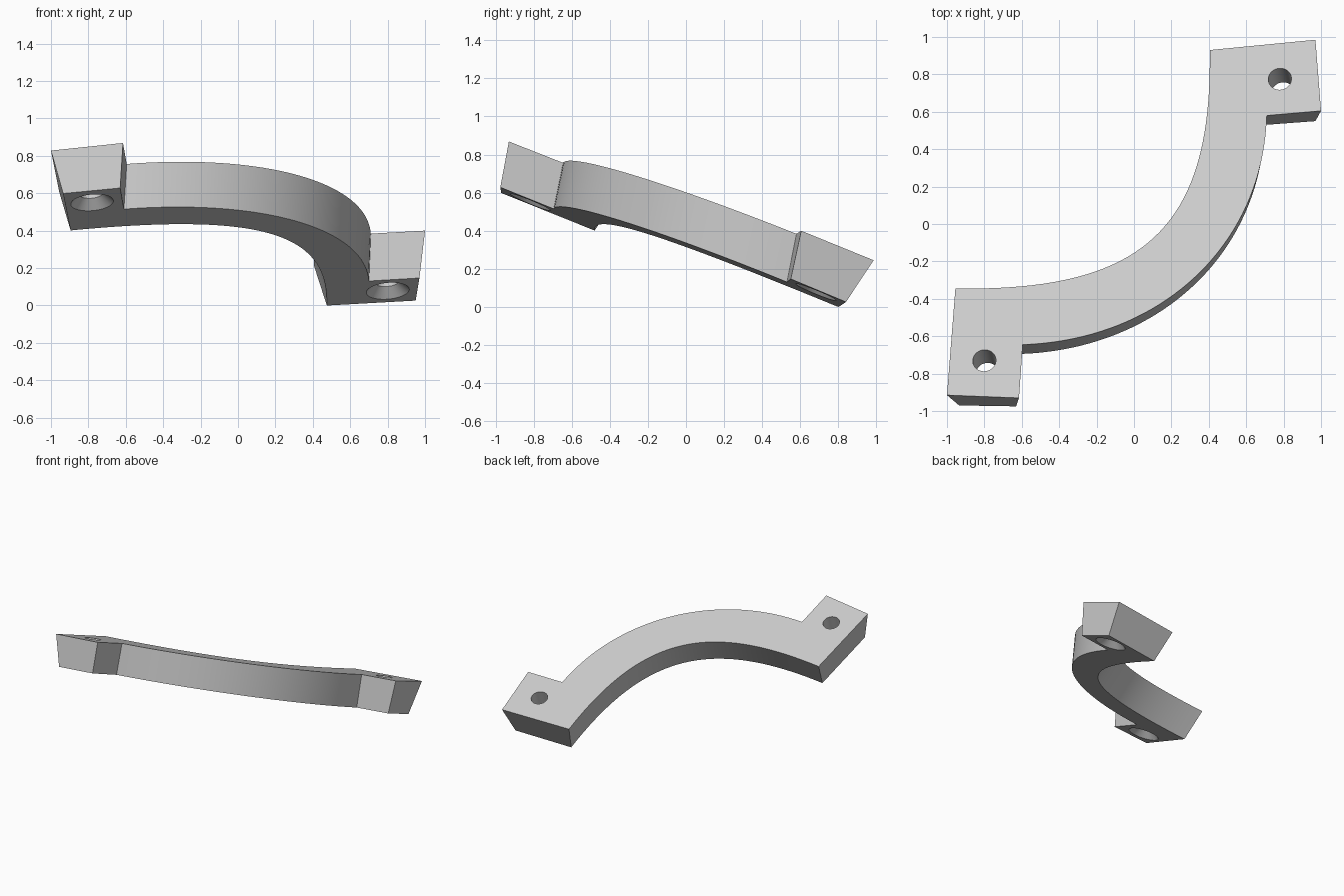
import bpy, bmesh, math
from mathutils import Vector

cube = bpy.data.objects.get("Cube")
if cube:
    bpy.data.objects.remove(cube, do_unlink=True)

steel = bpy.data.materials.new("plain_grey")
steel.use_nodes = True
grey = (0.6, 0.6, 0.6, 1)
steel.diffuse_color = grey
steel.node_tree.nodes["Principled BSDF"].inputs["Base Color"].default_value = grey

STEPS = 40


def top_point(x, y):
    return Vector((x, y, 0.552 + 0.09 * x - 0.4 * y))


def bottom_point(x, y):
    return Vector((x, y, 0.285 + 0.09 * x - 0.41 * y))


def bend(p0, p1, p2, p3):
    """Points along a cubic curve, both ends included."""
    a, b, c, d = map(Vector, (p0, p1, p2, p3))
    pts = []
    for i in range(STEPS + 1):
        t = i / STEPS
        s = 1 - t
        pts.append(a * s**3 + b * 3 * s * s * t + c * 3 * s * t * t + d * t**3)
    return pts


def moved(points, start, end):
    """Shift points by an offset that blends from start to end."""
    a, b = Vector(start), Vector(end)
    return [p + a.lerp(b, i / STEPS) for i, p in enumerate(points)]


def new_object(name, bm):
    bmesh.ops.recalc_face_normals(bm, faces=bm.faces)
    mesh = bpy.data.meshes.new(name)
    bm.to_mesh(mesh)
    bm.free()
    mesh.materials.append(steel)
    obj = bpy.data.objects.new(name, mesh)
    bpy.context.collection.objects.link(obj)
    return obj


def loft(name, rings):
    """Closed solid through rings that have the same point count."""
    bm = bmesh.new()
    loops = [[bm.verts.new(p) for p in ring] for ring in rings]
    for lo, hi in zip(loops, loops[1:]):
        for i in range(len(lo)):
            j = (i + 1) % len(lo)
            bm.faces.new((lo[i], lo[j], hi[j], hi[i]))
    bm.faces.new(loops[0])
    bm.faces.new(loops[-1])
    return new_object(name, bm)


# Curved arm with a square mounting foot at each end; walls have a slight draft
outer = bend((-0.595, -0.645), (0.138, -0.62), (0.69, -0.118), (0.71, 0.58))
inner = bend((0.405, 0.93), (0.42, -0.03), (0.045, -0.36), (-0.955, -0.345))

top_outline = ([Vector(p) for p in ((-1.0, -0.915), (-0.615, -0.93))] + outer
               + [Vector(p) for p in ((1.0, 0.605), (0.97, 0.985))] + inner)
bottom_outline = ([Vector(p) for p in ((-0.935, -0.97), (-0.63, -0.975))]
                  + moved(outer, (-0.015, -0.05), (-0.01, -0.05))
                  + [Vector(p) for p in ((0.97, 0.55), (0.95, 0.84))]
                  + moved(inner, (0.07, -0.13), (0.06, -0.135)))

bracket = loft("curved_bracket", [[bottom_point(*p) for p in bottom_outline],
                                  [top_point(*p) for p in top_outline]])

# Screw holes, countersunk from below
axis = Vector((-0.09, 0.4, 1)).normalized()
side = axis.cross(Vector((1, 0, 0))).normalized()
across = axis.cross(side)


def cut_screw_hole(x, y, depth):
    centre = top_point(x, y)
    profile = ((0.062, 0.05), (0.062, 0.05 - depth),
               (0.115, -depth), (0.168, -depth - 0.05))
    rings = []
    for radius, height in profile:
        angles = [2 * math.pi * i / 48 for i in range(48)]
        rings.append([centre + axis * height
                      + (side * math.cos(a) + across * math.sin(a)) * radius
                      for a in angles])
    cutter = loft("hole_cutter", rings)
    cutter.hide_render = True
    mod = bracket.modifiers.new("screw_hole", "BOOLEAN")
    mod.operation = "DIFFERENCE"
    mod.solver = "EXACT"
    mod.object = cutter
    bpy.context.view_layer.objects.active = bracket
    bpy.ops.object.modifier_apply(modifier=mod.name)
    bpy.data.objects.remove(cutter, do_unlink=True)


cut_screw_hole(-0.80, -0.73, 0.24)
cut_screw_hole(0.78, 0.775, 0.253)

# Smooth bends, crisp edges
bpy.ops.object.select_all(action="DESELECT")
bracket.select_set(True)
bpy.context.view_layer.objects.active = bracket
bpy.ops.object.shade_smooth_by_angle(angle=math.radians(25))
